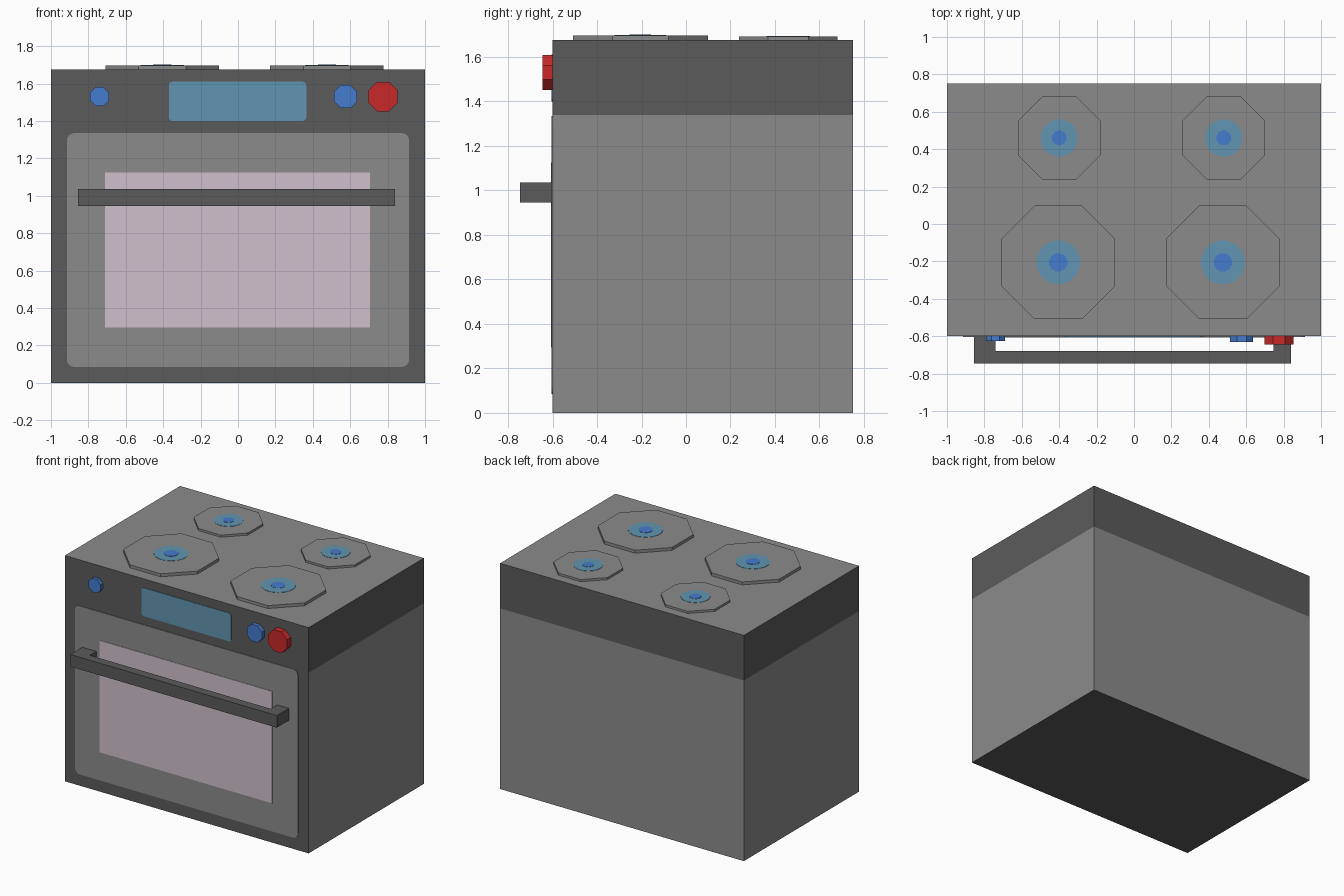
import bpy, bmesh, math
from mathutils import Matrix, Vector

if "Cube" in bpy.data.objects:
    bpy.data.objects.remove(bpy.data.objects["Cube"])


def mat(name, rgb):
    m = bpy.data.materials.new(name)
    m.diffuse_color = (*rgb, 1)
    m.use_nodes = True
    m.node_tree.nodes["Principled BSDF"].inputs["Base Color"].default_value = m.diffuse_color
    return m


GRAY = mat("mid_gray", (0.26, 0.26, 0.26))
DARK = mat("dark_gray", (0.105, 0.105, 0.105))
PINK = mat("pale_glass", (0.62, 0.53, 0.61))
TEAL = mat("dusty_blue", (0.12, 0.30, 0.44))
BLUE = mat("blue", (0.06, 0.20, 0.62))
RED = mat("red", (0.58, 0.022, 0.022))

TOP, FRONT = 1.675, -0.6


def finish(bm, name, *mats):
    bmesh.ops.recalc_face_normals(bm, faces=bm.faces)
    me = bpy.data.meshes.new(name)
    bm.to_mesh(me)
    bm.free()
    for m in mats:
        me.materials.append(m)
    ob = bpy.data.objects.new(name, me)
    bpy.context.collection.objects.link(ob)
    return ob


def prism(name, outline, vec, m):
    """Extrude a closed outline of 3D points along vec."""
    bm = bmesh.new()
    f = bm.faces.new([bm.verts.new(p) for p in outline])
    ex = bmesh.ops.extrude_face_region(bm, geom=[f], use_keep_orig=True)
    bmesh.ops.translate(bm, vec=Vector(vec),
                        verts=[v for v in ex["geom"] if isinstance(v, bmesh.types.BMVert)])
    return finish(bm, name, m)


def ring(n, r, offset=0.5):
    return [(r * math.cos(2 * math.pi * (i + offset) / n),
             r * math.sin(2 * math.pi * (i + offset) / n)) for i in range(n)]


def front_plate(name, x0, x1, z0, z1, r, depth, m):
    """Thin plate on the front, with rounded corners when r > 0."""
    pts = []
    steps = 4 if r else 0
    for k, (cx, cz) in enumerate([(x1 - r, z1 - r), (x0 + r, z1 - r),
                                  (x0 + r, z0 + r), (x1 - r, z0 + r)]):
        for s in range(steps + 1):
            a = math.pi / 2 * (k + s / max(steps, 1))
            pts.append((cx + r * math.cos(a), FRONT, cz + r * math.sin(a)))
    return prism(name, pts, (0, -depth, 0), m)


# Body: dark front, underside and upper band; gray sides, back and hob top
bm = bmesh.new()
bmesh.ops.create_cube(bm, size=1, matrix=Matrix.Translation((0, 0.075, TOP / 2))
                      @ Matrix.Diagonal((2, 1.35, TOP, 1)))
bmesh.ops.bisect_plane(bm, geom=bm.verts[:] + bm.edges[:] + bm.faces[:],
                       plane_co=(0, 0, 1.34), plane_no=(0, 0, 1))
bm.normal_update()
for f in bm.faces:
    n, z = f.normal, f.calc_center_median().z
    dark = n.y < -0.5 or n.z < -0.5 or (abs(n.z) < 0.5 and z > 1.34)
    f.material_index = 1 if dark else 0
finish(bm, "oven_body", GRAY, DARK)

# Door, window and display
front_plate("door_panel", -0.915, 0.915, 0.085, 1.335, 0.04, 0.004, GRAY)
front_plate("door_window", -0.71, 0.705, 0.295, 1.125, 0, 0.007, PINK)
front_plate("display", -0.37, 0.365, 1.40, 1.61, 0.02, 0.004, TEAL)

# Handle: one U-shaped profile seen from above
handle = [(-0.855, -0.6), (-0.855, -0.745), (0.84, -0.745), (0.84, -0.6),
          (0.745, -0.6), (0.745, -0.68), (-0.74, -0.68), (-0.74, -0.6)]
prism("door_handle", [(x, y, 0.945) for x, y in handle], (0, 0, 0.09), DARK)

# Knobs
for name, x, r, depth, m in [("left_knob", -0.74, 0.055, 0.025, BLUE),
                             ("right_knob", 0.575, 0.067, 0.03, BLUE),
                             ("main_knob", 0.775, 0.085, 0.045, RED)]:
    prism(name, [(x + u, FRONT, 1.53 + v) for u, v in ring(8, r)], (0, -depth, 0), m)

# Burners: octagonal plate with two painted discs
for name, x, y, apothem, height, r_out, r_in in [
        ("front_left", -0.405, -0.205, 0.304, 0.026, 0.118, 0.05),
        ("front_right", 0.475, -0.205, 0.304, 0.026, 0.118, 0.05),
        ("back_left", -0.4, 0.46, 0.221, 0.02, 0.1, 0.04),
        ("back_right", 0.48, 0.46, 0.221, 0.02, 0.1, 0.04)]:
    z = TOP + height - 0.004
    for part, n, r, z0, h, m in [
            ("burner", 8, apothem / math.cos(math.pi / 8), TOP, height - 0.004, GRAY),
            ("burner_ring", 16, r_out, z, 0.002, TEAL),
            ("burner_centre", 12, r_in, z, 0.004, BLUE)]:
        prism(f"{name}_{part}", [(x + u, y + v, z0) for u, v in ring(n, r)], (0, 0, h), m)
